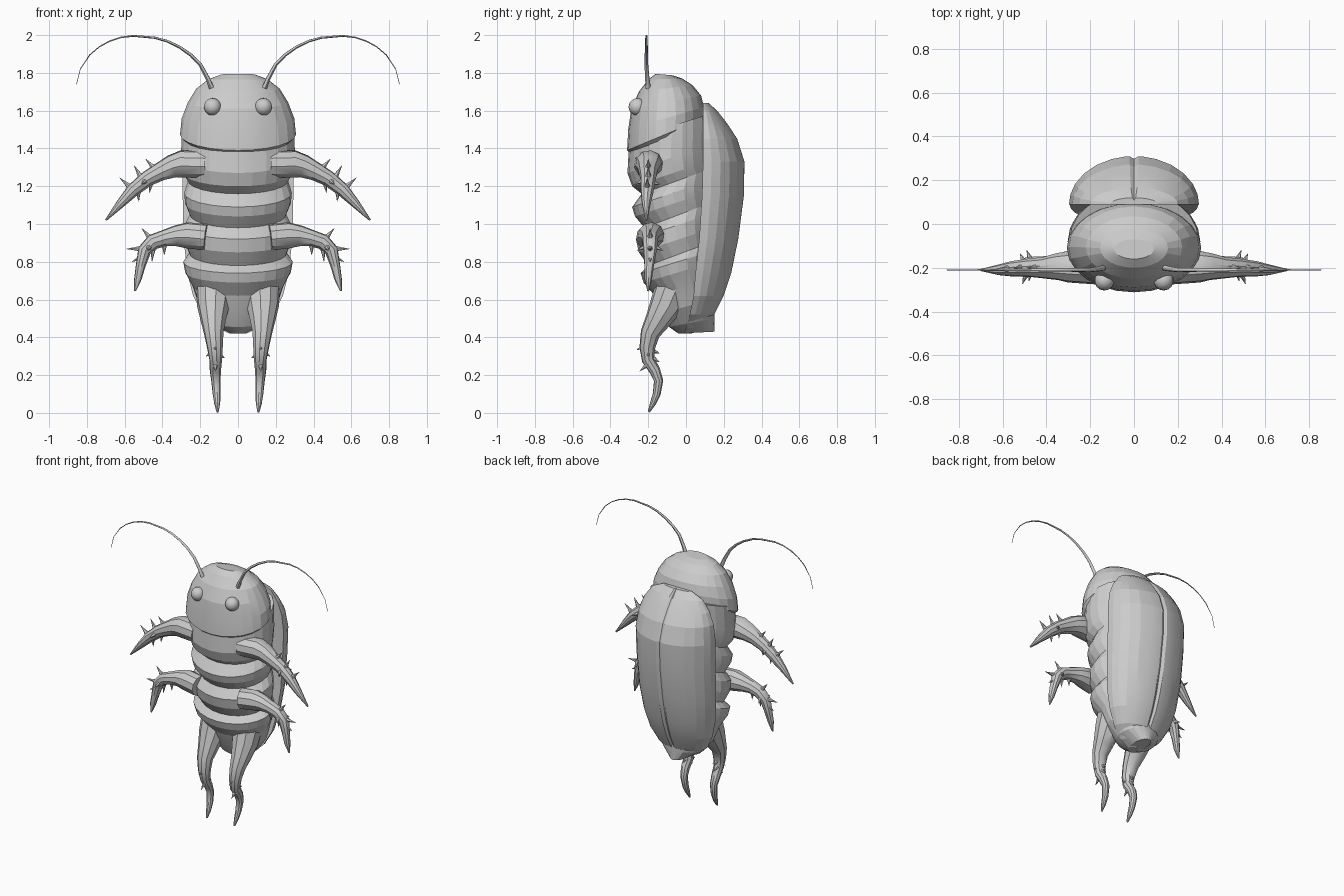
import bpy, bmesh
from math import sin, cos, pi, radians
from mathutils import Vector


def finish(name, bm, mirror=False, angle=None):
    bmesh.ops.recalc_face_normals(bm, faces=bm.faces)
    me = bpy.data.meshes.new(name)
    bm.to_mesh(me)
    bm.free()
    ob = bpy.data.objects.new(name, me)
    bpy.context.collection.objects.link(ob)
    if mirror:
        ob.modifiers.new("mirror", 'MIRROR')
    if angle:
        bpy.ops.object.select_all(action='DESELECT')
        ob.select_set(True)
        bpy.context.view_layer.objects.active = ob
        bpy.ops.object.shade_smooth_by_angle(angle=radians(angle))
    return ob


def skin(bm, rings):
    """Bridge rings of points and cap both ends."""
    loops = [[bm.verts.new(p) for p in r] for r in rings]
    n = len(loops[0])
    for a, b in zip(loops, loops[1:]):
        for i in range(n):
            j = (i + 1) % n
            bm.faces.new((a[i], a[j], b[j], b[i]))
    bm.faces.new(loops[0][::-1])
    bm.faces.new(loops[-1])


def tilted_ring(yf, zf, yb, zb, w, n=24):
    """Oval ring running from a front point to a back point."""
    out = []
    for i in range(n):
        a = 2 * pi * i / n
        t = (1 - cos(a)) / 2
        out.append((w * sin(a), yf + (yb - yf) * t, zf + (zb - zf) * t))
    return out


def tube(bm, path, n=10):
    """Tapered tube through (x, y, z, radius) points."""
    pts = [Vector(p[:3]) for p in path]
    rings, side, prev = [], None, None
    for i, p in enumerate(pts):
        d = (pts[min(i + 1, len(pts) - 1)] - pts[max(i - 1, 0)]).normalized()
        side = d.orthogonal().normalized() if side is None else prev.rotation_difference(d) @ side
        other, prev, r = d.cross(side), d, path[i][3]
        rings.append([p + r * (cos(2 * pi * k / n) * side + sin(2 * pi * k / n) * other)
                      for k in range(n)])
    skin(bm, rings)


def limb(name, path, spikes):
    bm = bmesh.new()
    tube(bm, path)
    for base, tip in spikes:
        b, t = Vector(base), Vector(tip)
        m = b.lerp(t, 0.5)
        tube(bm, [(*b, .02), (*m, .009), (*t, .001)], 6)
    finish(name, bm, mirror=True, angle=35)


# Head
bm = bmesh.new()
skin(bm, [tilted_ring(*r) for r in [
    (-.29, 1.37, .09, 1.54, .285), (-.312, 1.39, .095, 1.56, .307),
    (-.306, 1.5, .095, 1.62, .298), (-.29, 1.61, .08, 1.68, .265),
    (-.25, 1.70, .035, 1.735, .22), (-.20, 1.765, -.02, 1.77, .155),
    (-.16, 1.795, -.07, 1.787, .09)]])
finish("head", bm, angle=12)

# Segmented belly, front point / back height / half width
bm = bmesh.new()
skin(bm, [tilted_ring(f, z, .15, zb, w) for f, z, zb, w in [
    (-.30, 1.45, 1.59, .295), (-.31, 1.27, 1.43, .303), (-.285, 1.20, 1.34, .29),
    (-.235, 1.16, 1.30, .265), (-.285, 1.09, 1.24, .285), (-.27, 1.04, 1.18, .28),
    (-.22, .98, 1.12, .255), (-.265, .92, 1.06, .285), (-.25, .85, .98, .285),
    (-.20, .78, .91, .258), (-.24, .74, .86, .29), (-.225, .69, .80, .28),
    (-.165, .62, .72, .24), (-.13, .53, .60, .205), (-.09, .455, .50, .14),
    (-.04, .42, .43, .05)]])
finish("belly", bm, angle=12)

# Wing shell with a groove down the middle of the back
bm = bmesh.new()
angles = [0, 12, 25, 40, 55, 70, 82, 86, 90, 94, 98, 110, 125, 140, 155, 168, 180]
rings = []
for z, ye, yb, w in [
        (1.64, .09, .12, .11), (1.60, .09, .165, .20), (1.53, .09, .22, .25),
        (1.45, .09, .272, .282), (1.33, .09, .31, .297), (1.15, .085, .307, .293),
        (.92, .07, .277, .288), (.74, .05, .24, .268), (.62, .04, .20, .238),
        (.52, .02, .15, .185), (.45, 0, .08, .11), (.42, -.01, .03, .045)]:
    ring = []
    for a in angles:
        dent = .012 if a == 90 else 0
        ring.append((w * cos(radians(a)), ye + (yb - ye) * sin(radians(a)) - dent, z))
    rings.append(ring)
skin(bm, rings)
finish("wing_shell", bm, angle=12)

# Eyes
bm = bmesh.new()
bmesh.ops.create_uvsphere(bm, u_segments=14, v_segments=10, radius=.046)
bmesh.ops.translate(bm, verts=bm.verts, vec=(.135, -.258, 1.62))
finish("eyes", bm, mirror=True, angle=40)

# Antennae
bm = bmesh.new()
tube(bm, [(.14, -.2, 1.72, .014), (.16, -.205, 1.77, .012), (.2, -.21, 1.845, .01),
          (.25, -.21, 1.895, .009), (.31, -.21, 1.937, .008), (.375, -.21, 1.968, .007),
          (.44, -.21, 1.986, .006), (.555, -.21, 1.996, .005), (.62, -.21, 1.988, .004),
          (.68, -.21, 1.968, .004), (.735, -.21, 1.938, .003), (.785, -.21, 1.895, .003),
          (.835, -.21, 1.82, .002), (.855, -.21, 1.74, .0015)], 6)
finish("antennae", bm, mirror=True, angle=60)

# Upper arms
limb("upper_arms",
     [(.17, -.205, 1.315, .072), (.30, -.195, 1.318, .073), (.35, -.195, 1.305, .062),
      (.41, -.2, 1.278, .05), (.48, -.2, 1.24, .042), (.555, -.205, 1.18, .036),
      (.62, -.21, 1.11, .024), (.70, -.21, 1.02, .005)],
     [((.44, -.2, 1.29), (.49, -.2, 1.345)), ((.51, -.2, 1.24), (.55, -.2, 1.31)),
      ((.565, -.205, 1.19), (.627, -.205, 1.245)), ((.46, -.2, 1.23), (.468, -.2, 1.165)),
      ((.53, -.205, 1.18), (.525, -.205, 1.12)), ((.49, -.22, 1.23), (.51, -.275, 1.21)),
      ((.50, -.18, 1.22), (.52, -.135, 1.21))])

# Lower arms
limb("lower_arms",
     [(.17, -.195, .93, .07), (.27, -.185, .94, .07), (.33, -.185, .937, .056),
      (.39, -.19, .925, .044), (.45, -.19, .905, .042), (.495, -.19, .86, .036),
      (.515, -.195, .78, .026), (.53, -.2, .71, .02), (.545, -.2, .645, .005)],
     [((.46, -.19, .92), (.51, -.19, .978)), ((.50, -.19, .87), (.59, -.19, .868)),
      ((.505, -.19, .83), (.56, -.19, .80)), ((.45, -.19, .88), (.455, -.19, .80)),
      ((.39, -.19, .90), (.39, -.19, .835)), ((.47, -.21, .88), (.48, -.26, .86)),
      ((.47, -.17, .88), (.49, -.12, .86))])

# Legs
limb("legs",
     [(.125, -.06, .68, .10), (.13, -.105, .57, .088), (.13, -.15, .49, .068),
      (.128, -.19, .42, .052), (.122, -.205, .345, .042), (.118, -.20, .28, .034),
      (.12, -.165, .225, .03), (.117, -.145, .17, .025), (.113, -.155, .10, .021),
      (.11, -.175, .05, .016), (.108, -.197, .005, .006)],
     [((.12, -.18, .33), (.12, -.14, .315)), ((.12, -.18, .29), (.12, -.14, .27)),
      ((.12, -.22, .35), (.12, -.26, .335)), ((.12, -.20, .26), (.12, -.245, .22)),
      ((.135, -.2, .32), (.17, -.2, .30)), ((.105, -.2, .31), (.07, -.2, .29))])
